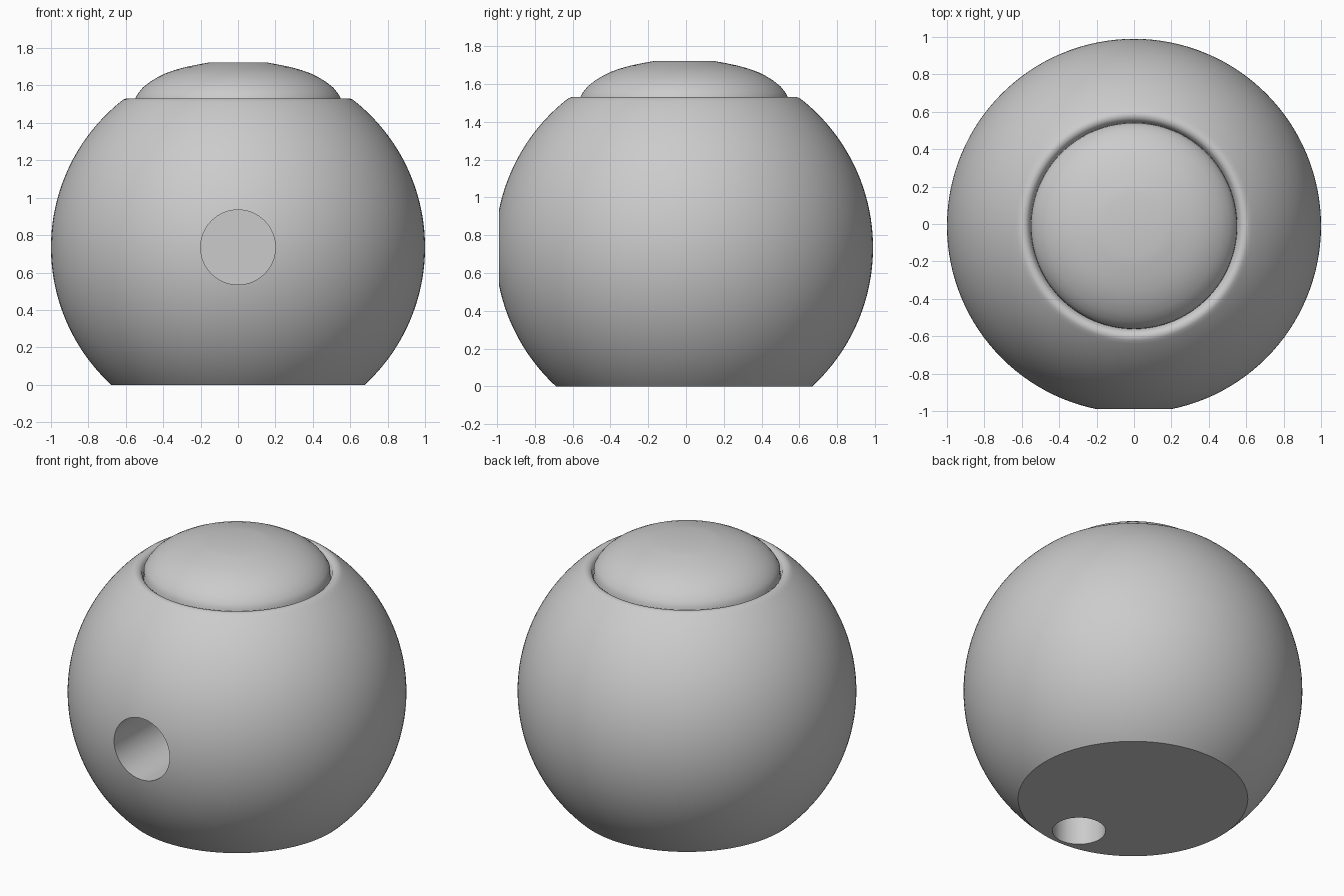
import bpy
import math

cube = bpy.data.objects.get("Cube")
if cube:
    bpy.data.objects.remove(cube, do_unlink=True)

SEGMENTS = 128
CENTRE_Y = -0.01
CENTRE_Z = 0.735

grey = bpy.data.materials.new("plain_grey")
grey.use_nodes = True
colour = (0.6, 0.6, 0.6, 1)
grey.diffuse_color = colour
grey.node_tree.nodes["Principled BSDF"].inputs["Base Color"].default_value = colour


def lathe(name, profile):
    """Turn a bottom-to-top profile, with both ends on the axis, into a solid."""
    verts, faces, rings = [], [], []
    for r, z in profile:
        count = 1 if r == 0 else SEGMENTS
        rings.append((len(verts), count))
        for i in range(count):
            a = math.tau * i / SEGMENTS
            verts.append((r * math.cos(a), r * math.sin(a), z))
    for (a, na), (b, nb) in zip(rings, rings[1:]):
        for i in range(SEGMENTS):
            j = (i + 1) % SEGMENTS
            if na == 1:
                faces.append((a, b + j, b + i))
            elif nb == 1:
                faces.append((a + i, a + j, b))
            else:
                faces.append((a + i, a + j, b + j, b + i))
    mesh = bpy.data.meshes.new(name)
    mesh.from_pydata(verts, [], faces)
    mesh.materials.append(grey)
    obj = bpy.data.objects.new(name, mesh)
    obj.location.y = CENTRE_Y
    bpy.context.collection.objects.link(obj)
    return obj


def select(obj):
    bpy.ops.object.select_all(action='DESELECT')
    obj.select_set(True)
    bpy.context.view_layer.objects.active = obj


def drill(target, radius, depth, location, rotation=(0, 0, 0)):
    """Cut a blind round hole, centred on the cutter's location."""
    bpy.ops.mesh.primitive_cylinder_add(vertices=64, radius=radius, depth=depth,
                                        location=location, rotation=rotation)
    cutter = bpy.context.object
    cutter.hide_render = True
    cutter.data.materials.append(grey)
    cut = target.modifiers.new("hole", 'BOOLEAN')
    cut.operation = 'DIFFERENCE'
    cut.solver = 'EXACT'
    cut.object = cutter
    select(target)
    bpy.ops.object.modifier_apply(modifier=cut.name)
    bpy.data.objects.remove(cutter, do_unlink=True)


# Ball body: flat base, round side, rolled lip and a seat for the cap
start, end, steps = -math.asin(CENTRE_Z), math.radians(51), 56
body_profile = [(0, 0)]
for k in range(steps + 1):
    t = start + (end - start) * k / steps
    body_profile.append((math.cos(t), CENTRE_Z + math.sin(t)))
body_profile += [(0.612, 1.525), (0.597, 1.531), (0.578, 1.528),
                 (0.562, 1.515), (0.55, 1.48), (0, 1.48)]
body = lathe("ball_body", body_profile)

# Blind holes in the front and in the base
drill(body, 0.2, 1.2, (0, -0.8, CENTRE_Z), (math.pi / 2, 0, 0))
drill(body, 0.157, 0.8, (0, -0.505, 0))

# Domed cap with a small flat top
cap = lathe("domed_cap", [(0, 1.47), (0.552, 1.47), (0.55, 1.53), (0.535, 1.557),
                          (0.51, 1.588), (0.47, 1.62), (0.43, 1.644),
                          (0.39, 1.664), (0.34, 1.682), (0.283, 1.698),
                          (0.22, 1.711), (0.16, 1.722), (0, 1.722)])

for part in (body, cap):
    select(part)
    bpy.ops.object.shade_smooth_by_angle(angle=math.radians(35))
